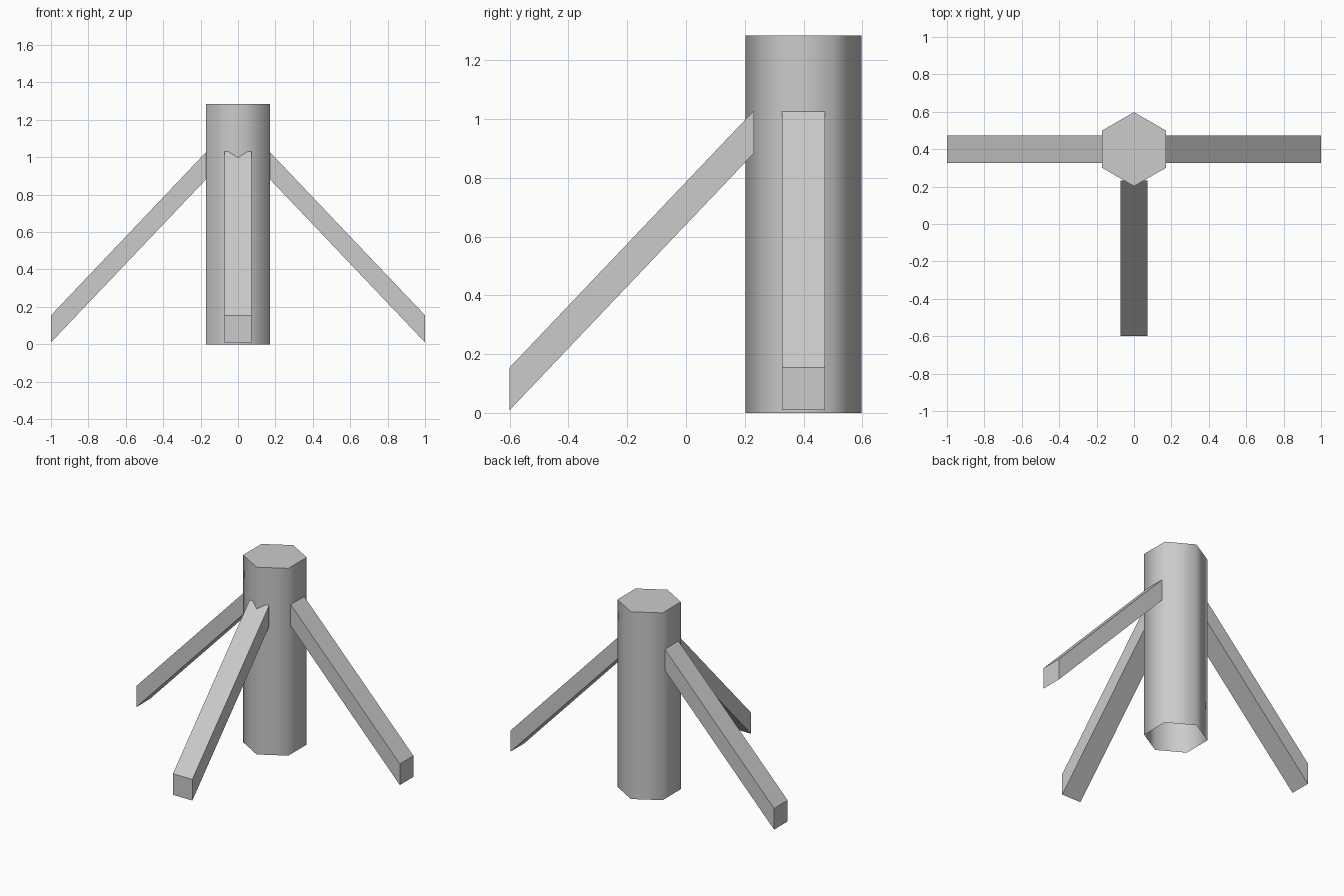
import bpy, bmesh, math
from mathutils import Matrix, Vector

if "Cube" in bpy.data.objects:
    bpy.data.objects.remove(bpy.data.objects["Cube"])

CENTER = Vector((0, 0.4, 0))
RADIUS, HEIGHT = 0.198, 1.285


def make_object(name, bm):
    bmesh.ops.recalc_face_normals(bm, faces=bm.faces)
    mesh = bpy.data.meshes.new(name)
    bm.to_mesh(mesh)
    bm.free()
    obj = bpy.data.objects.new(name, mesh)
    obj.location = CENTER
    bpy.context.collection.objects.link(obj)
    return obj


# Hexagonal post: smooth sides, flat top, open underneath
bm = bmesh.new()
ring = [bm.verts.new((RADIUS * math.sin(i * math.pi / 3),
                      RADIUS * math.cos(i * math.pi / 3), 0)) for i in range(6)]
top = bm.faces.new(ring)
walls = bmesh.ops.extrude_edge_only(bm, edges=list(top.edges))
bmesh.ops.translate(bm, verts=ring, vec=(0, 0, HEIGHT))
post = make_object("post", bm)
post.select_set(True)
bpy.context.view_layer.objects.active = post
bpy.ops.object.shade_smooth_by_angle(angle=math.radians(65))


# Sloping braces with vertical ends, swung around the post
def brace(name, angle):
    bm = bmesh.new()
    profile = [(1.0, 0.01), (1.0, 0.155), (0.168, 1.03), (0.168, 0.885)]
    face = bm.faces.new([bm.verts.new((x, -0.0735, z)) for x, z in profile])
    ext = bmesh.ops.extrude_face_region(bm, geom=[face], use_keep_orig=True)
    moved = [v for v in ext["geom"] if isinstance(v, bmesh.types.BMVert)]
    bmesh.ops.translate(bm, verts=moved, vec=(0, 0.147, 0))
    bm.transform(Matrix.Rotation(math.radians(angle), 4, "Z"))
    return make_object(name, bm)


for name, angle in (("right_brace", 0), ("left_brace", 180), ("front_brace", -90)):
    brace(name, angle)
